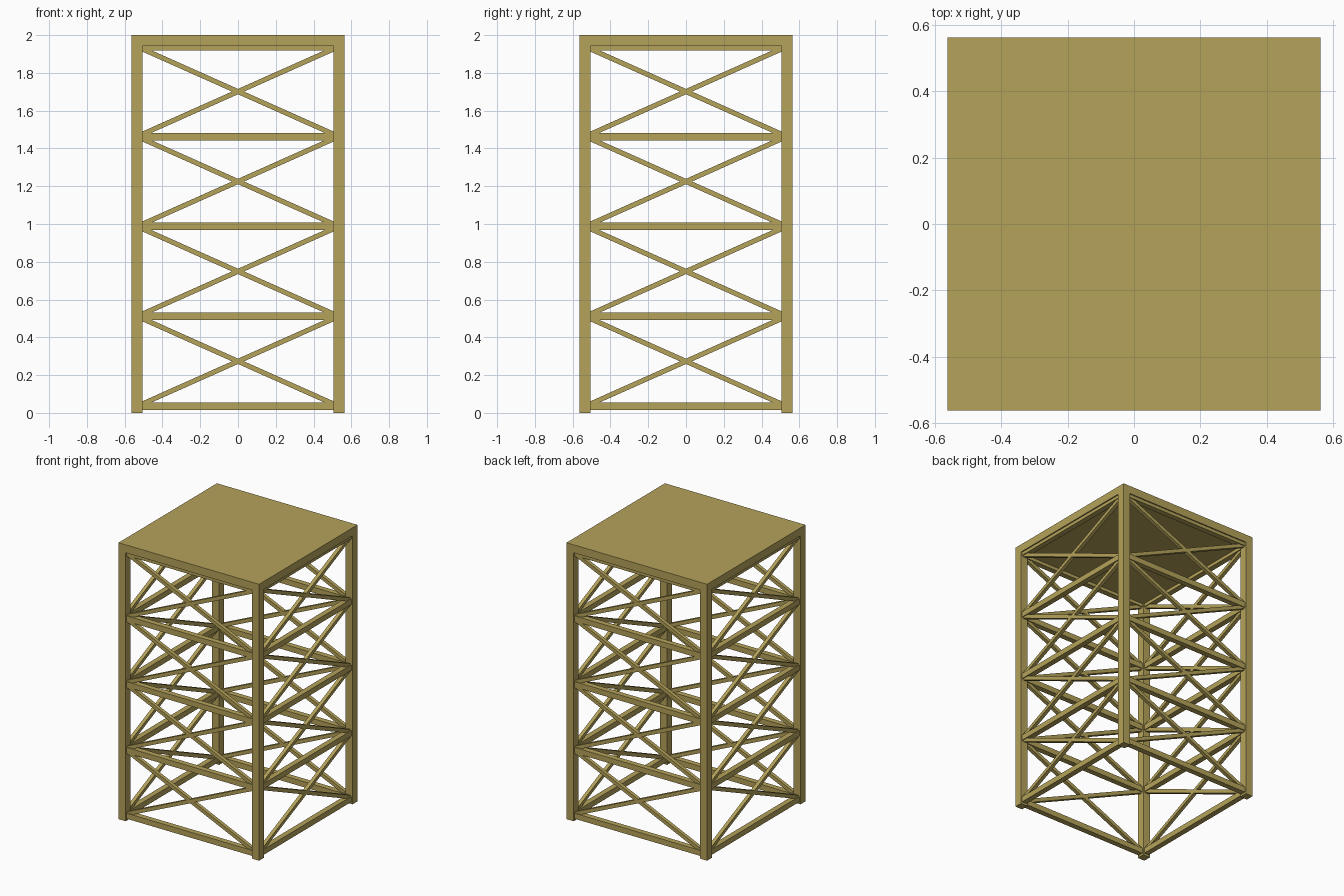
import bpy
import math
from mathutils import Vector, Matrix

cube = bpy.data.objects.get("Cube")
if cube:
    bpy.data.objects.remove(cube, do_unlink=True)

HALF = 0.5625          # half the tower width
LEG = 0.0575           # leg and roof thickness
AXIS = HALF - LEG / 2  # leg centre line
RAIL, BRACE = 0.04, 0.026
LEVELS = [0.035 + 0.476 * i for i in range(5)]

paint = bpy.data.materials.new("khaki_paint")
paint.use_nodes = True
colour = (0.46, 0.365, 0.102, 1)
paint.diffuse_color = colour
paint.node_tree.nodes["Principled BSDF"].inputs["Base Color"].default_value = colour


def bar(name, start, end, width, depth=None):
    """Box running from start to end, turned about the vertical axis only as needed."""
    start, end = Vector(start), Vector(end)
    run = end - start
    along = run.normalized()
    side = Vector((0, 0, 1)).cross(along)
    side = side.normalized() if side.length > 1e-4 else Vector((0, 1, 0))
    up = along.cross(side)
    bpy.ops.mesh.primitive_cube_add(size=1)
    obj = bpy.context.object
    obj.name = name
    turn = Matrix((along, side, up)).transposed().to_4x4()
    size = Matrix.Diagonal((run.length, depth or width, width, 1))
    obj.data.transform(turn @ size)
    obj.location = (start + end) / 2
    obj.data.materials.append(paint)
    return obj


# Roof slab
bar("roof_slab", (-HALF, 0, 2 - LEG / 2), (HALF, 0, 2 - LEG / 2), LEG, HALF * 2)

# Four sides, each with one leg, level rails and crossed braces
for name, quarter in (("front", 0), ("left", 1), ("back", 2), ("right", 3)):
    spin = Matrix.Rotation(quarter * math.pi / 2, 3, "Z")

    def at(side, z):
        return spin @ Vector((side * AXIS, -AXIS, z))

    bar(name + "_leg", at(-1, 0), at(-1, 2 - LEG), LEG)
    for i, z in enumerate(LEVELS):
        bar(f"{name}_rail_{i + 1}", at(-1, z), at(1, z), RAIL)
    for i, (low, high) in enumerate(zip(LEVELS, LEVELS[1:])):
        bar(f"{name}_rising_brace_{i + 1}", at(-1, low), at(1, high), BRACE)
        bar(f"{name}_falling_brace_{i + 1}", at(-1, high), at(1, low), BRACE)
